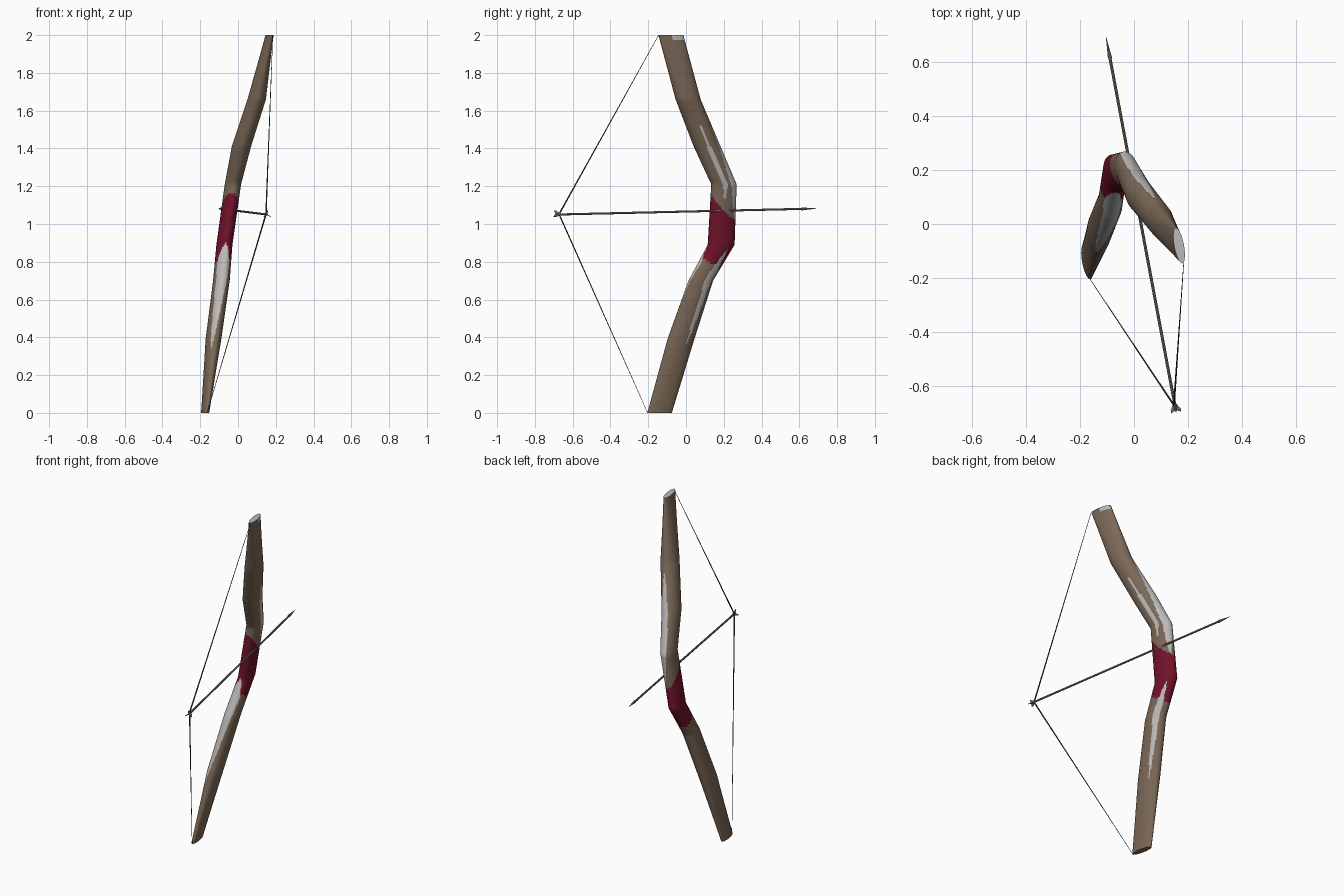
import bpy, bmesh, math
from mathutils import Vector

if "Cube" in bpy.data.objects:
    bpy.data.objects.remove(bpy.data.objects["Cube"])


def mat(name, col):
    m = bpy.data.materials.new(name)
    m.diffuse_color = (*col, 1)
    m.use_nodes = True
    m.node_tree.nodes["Principled BSDF"].inputs["Base Color"].default_value = m.diffuse_color
    return m


BROWN = mat("brown wood", (0.2, 0.14, 0.095))
GREY = mat("pale grey", (0.5, 0.49, 0.48))
RED = mat("crimson grip", (0.17, 0.006, 0.024))
STEEL = mat("arrow grey", (0.22, 0.21, 0.2))
DARK = mat("dark string", (0.06, 0.055, 0.05))

# Horizontal axes of the bow: depth follows the arrow, side is across it
DEPTH = Vector((-0.186, 0.983, 0))
SIDE = Vector((0.983, 0.186, 0))

# Sections: z, centre x, centre y, half thickness, half depth
SECTIONS = [
    (0.00, -0.174, -0.140, 0.018, 0.066),
    (0.39, -0.130, -0.027, 0.040, 0.072),
    (0.70, -0.088, 0.078, 0.043, 0.066),
    (0.89, -0.072, 0.186, 0.041, 0.072),
    (1.21, -0.027, 0.201, 0.042, 0.068),
    (1.41, 0.018, 0.112, 0.050, 0.072),
    (1.66, 0.099, 0.011, 0.048, 0.067),
    (2.00, 0.167, -0.080, 0.018, 0.067),
]

# Pale worn strips: z start, z widest, z end, angle at start, angle at end, half width
STRIPS = [
    (0.36, 0.74, 0.87, 25, 35, 20),
    (0.34, 0.80, 0.90, -120, -100, 48),
    (1.12, 1.25, 1.56, 0, 0, 14),
    (1.02, 1.22, 1.62, 60, 85, 40),
]


def limb_material(z, ang):
    """0 brown, 1 grey, 2 red, chosen by height and direction."""
    for z0, zp, z1, a0, a1, w in STRIPS:
        if z0 < z < z1:
            t = (z - z0) / (z1 - z0)
            rise = (z - z0) / (zp - z0) if z < zp else (z1 - z) / (z1 - zp)
            diff = (ang - (a0 + (a1 - a0) * t) + 180) % 360 - 180
            if abs(diff) < w * rise ** 0.7:
                return 1
    s, c = math.sin(math.radians(ang)), math.cos(math.radians(ang))
    if 0.79 - 0.03 * s < z < 1.09 - 0.07 * s - 0.02 * c:
        return 2
    if z > 1.975 and 0 < ang < 70:
        return 1
    return 0


def build_limbs(n=64):
    bm = bmesh.new()
    rows = []
    for a, b in zip(SECTIONS, SECTIONS[1:]):
        k = max(1, round((b[0] - a[0]) / 0.0125))
        rows += [[p + (q - p) * i / k for p, q in zip(a, b)] for i in range(k)]
    rows.append(SECTIONS[-1])
    rings = []
    for z, x, y, t, d in rows:
        ring = []
        for j in range(n):
            u = 2 * math.pi * j / n
            p = Vector((x, y, z)) + SIDE * t * math.cos(u) + DEPTH * d * math.sin(u)
            ring.append(bm.verts.new(p))
        rings.append(ring)
    for i in range(len(rings) - 1):
        z = (rows[i][0] + rows[i + 1][0]) / 2
        for j in range(n):
            k = (j + 1) % n
            f = bm.faces.new((rings[i][j], rings[i][k], rings[i + 1][k], rings[i + 1][j]))
            f.material_index = limb_material(z, 360 * (j + 0.5) / n)
    bm.faces.new(rings[0][::-1])
    bm.faces.new(rings[-1]).material_index = 1
    return finish(bm, "bow_body", [BROWN, GREY, RED])


def finish(bm, name, mats, smooth=True):
    me = bpy.data.meshes.new(name)
    bm.to_mesh(me)
    bm.free()
    for m in mats:
        me.materials.append(m)
    ob = bpy.data.objects.new(name, me)
    bpy.context.collection.objects.link(ob)
    if smooth:
        bpy.ops.object.select_all(action='DESELECT')
        ob.select_set(True)
        bpy.context.view_layer.objects.active = ob
        bpy.ops.object.shade_smooth_by_angle(angle=math.radians(40))
    return ob


def rod(name, p, q, r1, r2, material, n=8):
    """Tapered rod from p to q."""
    p, q = Vector(p), Vector(q)
    bm = bmesh.new()
    bmesh.ops.create_cone(bm, cap_ends=True, segments=n, radius1=r1, radius2=r2,
                          depth=(q - p).length)
    rot = (q - p).to_track_quat('Z', 'Y').to_matrix()
    for v in bm.verts:
        v.co = rot @ v.co + (p + q) / 2
    return finish(bm, name, [material])


build_limbs()

# Drawn string, thicker at the nock
NOCK = (0.148, -0.672, 1.052)
rod("upper_string", NOCK, (0.184, -0.146, 1.998), 0.004, 0.0012, DARK, 6)
rod("lower_string", NOCK, (-0.163, -0.204, 0.002), 0.004, 0.0012, DARK, 6)

# Arrow
TAIL, TIP = Vector((0.155, -0.69, 1.05)), Vector((-0.104, 0.695, 1.082))


def along(t):
    return TAIL.lerp(TIP, t)


rod("arrow_shaft", along(0), along(0.945), 0.0055, 0.0055, STEEL)
rod("arrow_head", along(0.94), TIP, 0.008, 0.0004, STEEL)

# Three flared fins at the tail
axis = (TIP - TAIL).normalized()
for i in range(3):
    u = math.radians(90 + 120 * i)
    out = SIDE * math.cos(u) + Vector((0, 0, 1)) * math.sin(u)
    thick = axis.cross(out).normalized() * 0.0015
    bm = bmesh.new()
    pts = [along(0.024), along(0), along(0) - axis * 0.008 + out * 0.021,
           along(0) + axis * 0.002 + out * 0.021]
    lo = [bm.verts.new(p - thick) for p in pts]
    hi = [bm.verts.new(p + thick) for p in pts]
    bm.faces.new(lo[::-1])
    bm.faces.new(hi)
    for j in range(4):
        k = (j + 1) % 4
        bm.faces.new((lo[j], lo[k], hi[k], hi[j]))
    bmesh.ops.recalc_face_normals(bm, faces=bm.faces[:])
    finish(bm, f"arrow_fin_{i + 1}", [STEEL], smooth=False)
